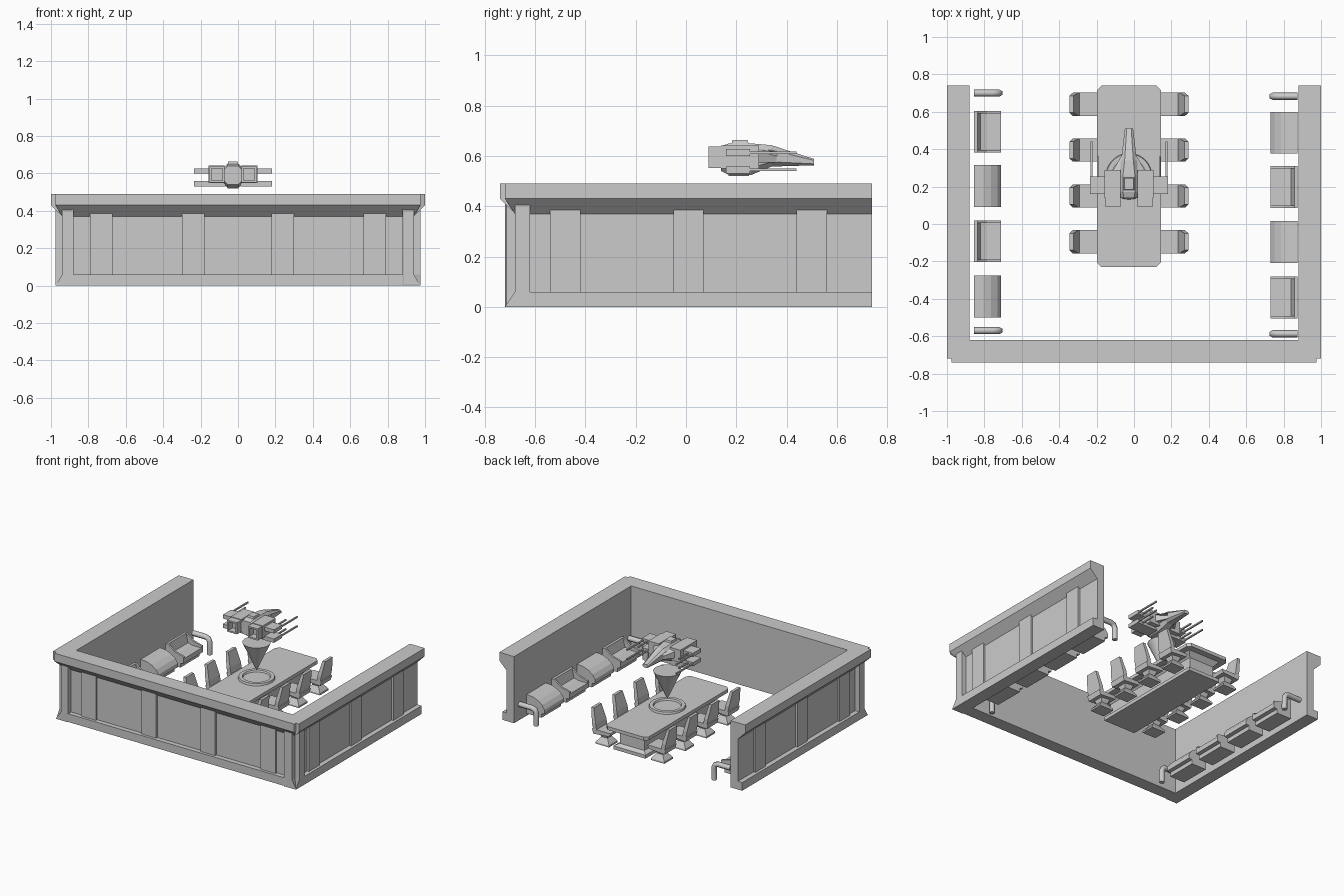
import bpy, bmesh, math
from mathutils import Vector

old = bpy.data.objects.get("Cube")
if old:
    bpy.data.objects.remove(old)

grey = bpy.data.materials.new("plain grey")
grey.use_nodes = True
grey.diffuse_color = (0.6, 0.6, 0.6, 1)
grey.node_tree.nodes["Principled BSDF"].inputs["Base Color"].default_value = (0.6, 0.6, 0.6, 1)

CX = -0.027  # centre line of table and ship


def finish(name, bm):
    bmesh.ops.recalc_face_normals(bm, faces=bm.faces)
    mesh = bpy.data.meshes.new(name)
    bm.to_mesh(mesh)
    bm.free()
    mesh.materials.append(grey)
    ob = bpy.data.objects.new(name, mesh)
    bpy.context.collection.objects.link(ob)
    return ob


def loft(name, *rings):
    """Closed solid through matching rings of points."""
    bm = bmesh.new()
    rows = [[bm.verts.new(p) for p in ring] for ring in rings]
    n = len(rows[0])
    for a, b in zip(rows, rows[1:]):
        for i in range(n):
            j = (i + 1) % n
            bm.faces.new((a[i], a[j], b[j], b[i]))
    bm.faces.new(rows[0])
    bm.faces.new(rows[-1])
    return finish(name, bm)


def prism_y(name, profile, y0, y1):
    return loft(name, *[[(x, y, z) for x, z in profile] for y in (y0, y1)])


def prism_x(name, profile, x0, x1):
    return loft(name, *[[(x, y, z) for y, z in profile] for x in (x0, x1)])


def box(name, x0, x1, y0, y1, z0, z1):
    return prism_y(name, [(x0, z0), (x1, z0), (x1, z1), (x0, z1)], y0, y1)


def rect(x, y, hx, hy, z):
    return [(x - hx, y - hy, z), (x + hx, y - hy, z), (x + hx, y + hy, z), (x - hx, y + hy, z)]


# Walls: base, recessed panel, flared cornice and cap, given as depth from the inner face
wall = [(0, 0), (0.095, 0), (0.095, 0.06), (0.06, 0.06), (0.06, 0.37), (0.12, 0.43), (0.12, 0.49), (0, 0.49)]


def pilaster(depth):
    return [(0.03, 0.05), (depth, 0.05), (depth, 0.33 + depth - 0.02), (0.03, 0.38)]


for s, side in ((1, "left"), (-1, "right")):
    def out(profile):
        return [(s * (0.88 + d), z) for d, z in profile]
    prism_y(side + "_wall", out(wall), -0.72, 0.74)
    for y in (-0.48, 0.01, 0.5):
        prism_y(side + "_wall_pilaster", out(pilaster(0.075)), y - 0.06, y + 0.06)
    prism_y(side + "_corner_pilaster", out(pilaster(0.095)), -0.68, -0.62)


def front(profile):
    return [(-0.62 - d, z) for d, z in profile]


# The corner of the side walls is cut back to the panel plane above the base
for s in (-1, 1):
    side = bpy.data.objects["left_wall" if s > 0 else "right_wall"]
    for v in side.data.vertices:
        if v.co.y < -0.7 and 0.05 < v.co.z < 0.4:
            v.co.y = -0.68
prism_x("front_wall", front([(d, z) for d, z in wall]), -0.975, 0.975)
for v in bpy.data.objects["front_wall"].data.vertices:
    if 0.05 < v.co.z < 0.4:
        v.co.x = math.copysign(0.94, v.co.x)
for x in (-0.73, -0.24, 0.24, 0.73):
    prism_x("front_wall_pilaster", front(pilaster(0.075)), x - 0.06, x + 0.06)
for x in (-0.91, 0.91):
    prism_x("front_corner_pilaster", front(pilaster(0.095)), x - 0.03, x + 0.03)

# Table with clipped corners on a waisted pedestal
c, hx, hy, ty = 0.025, 0.172, 0.485, 0.255
corners = [(-hx + c, -hy), (hx - c, -hy), (hx, -hy + c), (hx, hy - c),
           (hx - c, hy), (-hx + c, hy), (-hx, hy - c), (-hx, -hy + c)]
loft("table_top", *[[(CX + x, ty + y, z) for x, y in corners] for z in (0.155, 0.18)])
loft("table_pedestal", *[rect(CX, ty, w, l, z) for w, l, z in
     ((0.13, 0.44, 0), (0.13, 0.44, 0.025), (0.1, 0.41, 0.04), (0.1, 0.41, 0.12), (0.13, 0.44, 0.155))])

# Projector ring and light cone
bm = bmesh.new()
n = 32
section = [(0.125, 0.175), (0.12, 0.195), (0.095, 0.195), (0.09, 0.183), (0, 0.183)]
rows = []
for r, z in section[:-1]:
    rows.append([bm.verts.new((CX + r * math.cos(math.tau * i / n), ty + r * math.sin(math.tau * i / n), z))
                 for i in range(n)])
for a, b in zip(rows, rows[1:]):
    for i in range(n):
        bm.faces.new((a[i], a[(i + 1) % n], b[(i + 1) % n], b[i]))
bm.faces.new(rows[-1])
finish("projector_ring", bm)

bm = bmesh.new()
bmesh.ops.create_cone(bm, cap_ends=True, segments=32, radius1=0.004, radius2=0.095, depth=0.2)
bmesh.ops.translate(bm, verts=bm.verts, vec=(CX, ty, 0.345))
finish("projection_cone", bm)

# Chairs on both sides of the table, leaning outward
for s in (-1, 1):
    for y in (0.64, 0.395, 0.15, -0.095):
        def at(d):
            return CX + s * d
        w = 0.062
        prism_y("chair_seat", [(at(0.16), 0.085), (at(0.29), 0.075), (at(0.3), 0.11), (at(0.15), 0.11)], y - w, y + w)
        loft("chair_back", *[[(at(a), y - h, z), (at(b), y - h, z), (at(b), y + h, z), (at(a), y + h, z)]
             for a, b, h, z in ((0.258, 0.285, w, 0.08), (0.27, 0.3, w, 0.15), (0.297, 0.318, 0.045, 0.255))])
        loft("chair_foot", *[rect(at(0.225), y, a, b, z) for a, b, z in
             ((0.055, 0.05, 0), (0.055, 0.05, 0.012), (0.025, 0.025, 0.05), (0.04, 0.04, 0.09))])

# Wall units: domed consoles alternating with open seats
console = [(0, 0.02), (0.12, 0.02), (0.12, 0.05), (0.145, 0.055), (0.145, 0.085),
           (0.125, 0.115), (0.09, 0.14), (0.05, 0.155), (0, 0.16)]
seat = [(0, 0.02), (0.12, 0.02), (0.12, 0.05), (0.145, 0.055), (0.145, 0.09),
        (0.07, 0.09), (0.035, 0.1), (0.018, 0.165), (0, 0.165)]
cheek = [(0, 0.06), (0.145, 0.06), (0.145, 0.105), (0.07, 0.125), (0.018, 0.165), (0, 0.165)]
for s in (-1, 1):
    wx = 0.855 if s < 0 else 0.875
    dy = 0.005 if s > 0 else 0

    def inward(profile):
        return [(s * (wx - d), z) for d, z in profile]
    for i, y in enumerate((0.493, 0.203, -0.092, -0.388)):
        y -= dy
        domed = (i % 2 == 0) == (s > 0)
        prism_y("wall_console" if domed else "wall_seat", inward(console if domed else seat), y - 0.112, y + 0.112)
        if not domed:
            for e in (-1, 1):
                prism_y("seat_cheek", inward(cheek), y + e * 0.112, y + e * 0.098)
    # Bent handrails at both ends of the row
    for y in (0.7, -0.57):
        y -= 0.017 if s > 0 else 0
        curve = bpy.data.curves.new("handrail", "CURVE")
        curve.dimensions = "3D"
        curve.bevel_depth = 0.019
        curve.bevel_resolution = 1
        curve.use_fill_caps = True
        line = curve.splines.new("POLY")
        path = inward([(0, 0.12), (0.1, 0.12), (0.125, 0.113), (0.135, 0.09), (0.135, 0)])
        line.points.add(len(path) - 1)
        for p, (x, z) in zip(line.points, path):
            p.co = (x, y, z, 1)
        curve.materials.append(grey)
        bpy.context.collection.objects.link(bpy.data.objects.new("handrail", curve))


# Hovering ship: eight-sided hull tapering to the nose
def hull_ring(y, w, z0, z1, k=0.55):
    m, h = (z0 + z1) / 2, (z1 - z0) / 2
    return [(CX + a * w, y, m + b * h) for a, b in
            ((-k, -1), (k, -1), (1, -k), (1, k), (k, 1), (-k, 1), (-1, k), (-1, -k))]


loft("ship_hull", *[hull_ring(*r) for r in
     ((0.14, 0.05, 0.54, 0.64), (0.17, 0.058, 0.525, 0.65), (0.26, 0.058, 0.525, 0.65),
      (0.34, 0.042, 0.558, 0.643), (0.51, 0.022, 0.563, 0.588))])
loft("ship_canopy", rect(CX, 0.215, 0.03, 0.035, 0.645), rect(CX, 0.215, 0.025, 0.03, 0.663))
box("ship_keel", CX - 0.03, CX + 0.03, 0.17, 0.25, 0.52, 0.535)
for s in (-1, 1):
    def sx(d):
        return CX + s * d
    # Wings, split into upper and lower blades
    for z in (0.545, 0.613):
        box("ship_wing", sx(0.04), sx(0.208), 0.16, 0.255, z - 0.014, z + 0.014)
        for d in (0.2, 0.165):
            box("ship_gun", sx(d - 0.005), sx(d + 0.005), 0.25, 0.44 if d > 0.18 else 0.36, z - 0.005, z + 0.005)
    # Engine pods with inset square nozzles
    box("ship_engine", sx(0.045), sx(0.13), 0.14, 0.29, 0.55, 0.642)
    for a, b, z0, z1 in ((0.045, 0.056, 0.552, 0.638), (0.114, 0.125, 0.552, 0.638),
                         (0.056, 0.114, 0.552, 0.563), (0.056, 0.114, 0.627, 0.638)):
        box("engine_nozzle", sx(a), sx(b), 0.09, 0.14, z0, z1)
    # Swept fairings beside the hull
    loft("ship_fairing", [(sx(0.03), 0.26, 0.57), (sx(0.1), 0.26, 0.57), (sx(0.1), 0.26, 0.625), (sx(0.03), 0.26, 0.635)],
         [(sx(0.02), 0.4, 0.575), (sx(0.04), 0.36, 0.575), (sx(0.04), 0.36, 0.6), (sx(0.02), 0.4, 0.615)])
